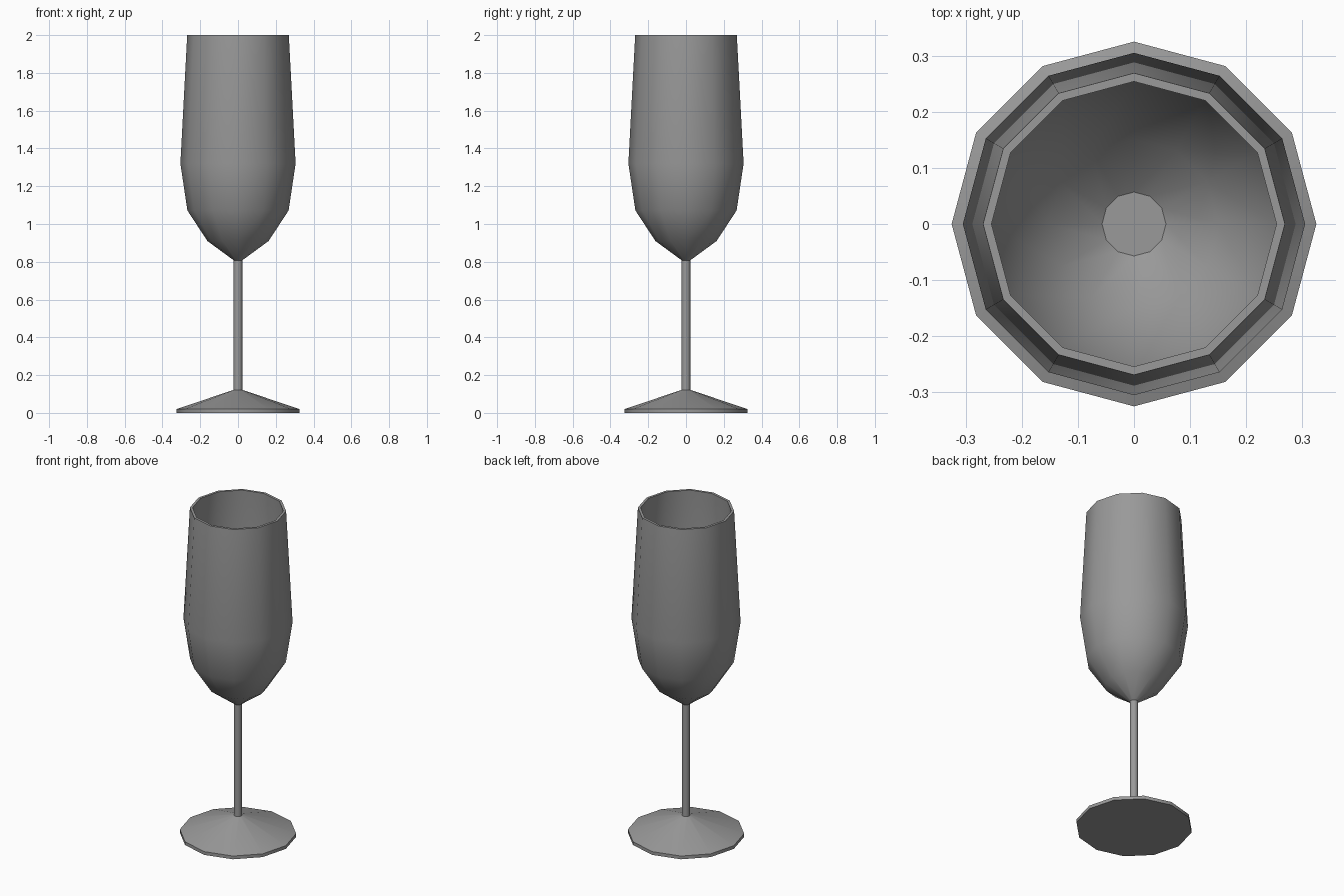
import bpy, bmesh, math

if "Cube" in bpy.data.objects:
    bpy.data.objects.remove(bpy.data.objects["Cube"])

SIDES = 12

glass = bpy.data.materials.new("grey_glass")
glass.diffuse_color = (0.32, 0.32, 0.32, 1)
glass.use_nodes = True
glass.node_tree.nodes["Principled BSDF"].inputs["Base Color"].default_value = glass.diffuse_color


def lathe(name, profile, closed_start=True, closed_end=True):
    """Spin an (r, z) profile round z, capping its ends."""
    bm = bmesh.new()
    rings = []
    for r, z in profile:
        rings.append([bm.verts.new((r * math.cos(2 * math.pi * i / SIDES),
                                    r * math.sin(2 * math.pi * i / SIDES), z))
                      for i in range(SIDES)])
    for a, b in zip(rings, rings[1:]):
        for i in range(SIDES):
            j = (i + 1) % SIDES
            bm.faces.new((a[i], a[j], b[j], b[i]))
    if closed_start:
        bm.faces.new(rings[0][::-1])
    if closed_end:
        bm.faces.new(rings[-1])
    mesh = bpy.data.meshes.new(name)
    bm.to_mesh(mesh)
    bm.free()
    mesh.materials.append(glass)
    obj = bpy.data.objects.new(name, mesh)
    bpy.context.collection.objects.link(obj)
    bpy.ops.object.select_all(action='DESELECT')
    obj.select_set(True)
    bpy.context.view_layer.objects.active = obj
    bpy.ops.object.shade_smooth_by_angle(angle=math.radians(33))
    return obj


# Whole glass as one continuous wall: foot, stem, outer bowl, rim, inner bowl
foot = [(0.325, 0), (0.325, 0.02), (0.023, 0.122)]
stem_top = [(0.023, 0.808)]
outer_bowl = [(0.162, 0.91), (0.268, 1.072), (0.305, 1.32), (0.269, 2.0)]
inner_bowl = [(0.254, 2.0), (0.289, 1.32), (0.253, 1.078), (0.151, 0.922),
              (0.057, 0.853)]
lathe("flute_glass", foot + stem_top + outer_bowl + inner_bowl)
